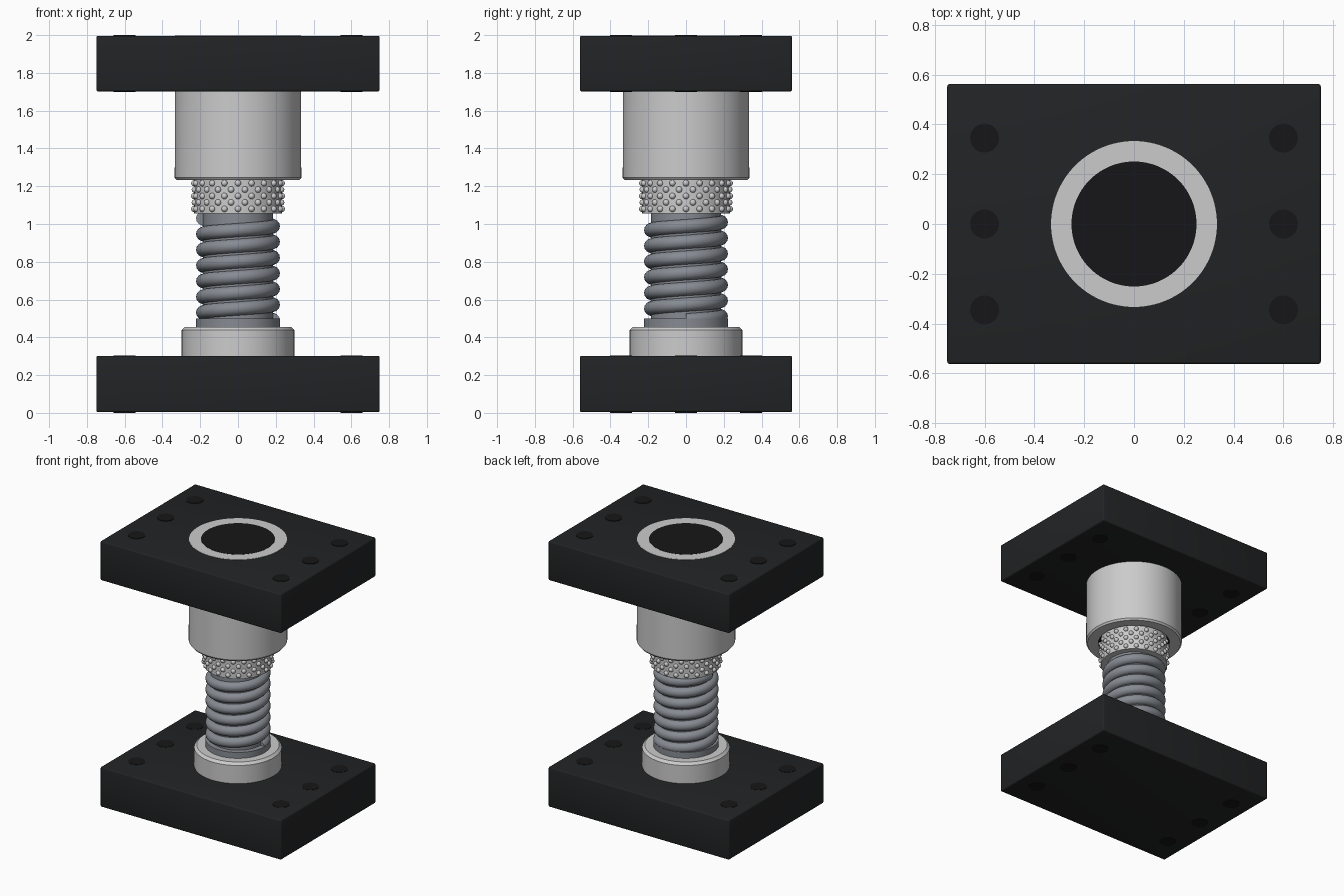
import bpy, bmesh
from math import sin, cos, pi, radians
from mathutils import Matrix

if "Cube" in bpy.data.objects:
    bpy.data.objects.remove(bpy.data.objects["Cube"])


def material(name, rgb):
    m = bpy.data.materials.new(name)
    m.diffuse_color = (*rgb, 1)
    m.use_nodes = True
    m.node_tree.nodes["Principled BSDF"].inputs["Base Color"].default_value = m.diffuse_color
    return m


BLACK = material("black_plate", (0.016, 0.017, 0.018))
HOLE = material("hole_black", (0.008, 0.008, 0.009))
STEEL = material("light_steel", (0.68, 0.68, 0.69))
SPRING = material("spring_steel", (0.24, 0.26, 0.29))


def finish(name, bm, mat, smooth=True):
    bmesh.ops.recalc_face_normals(bm, faces=bm.faces)
    me = bpy.data.meshes.new(name)
    bm.to_mesh(me)
    bm.free()
    ob = bpy.data.objects.new(name, me)
    bpy.context.collection.objects.link(ob)
    me.materials.append(mat)
    if smooth:
        bpy.ops.object.select_all(action='DESELECT')
        ob.select_set(True)
        bpy.context.view_layer.objects.active = ob
        bpy.ops.object.shade_smooth_by_angle(angle=radians(35))
    return ob


def lathe(name, profile, mat, n=96, closed=False):
    """Spin (radius, z) points round z; open profiles get flat end caps."""
    bm = bmesh.new()
    rings = [[bm.verts.new((r * cos(2 * pi * i / n), r * sin(2 * pi * i / n), z))
              for i in range(n)] for r, z in profile]
    pairs = list(zip(rings, rings[1:]))
    if closed:
        pairs.append((rings[-1], rings[0]))
    for a, b in pairs:
        for i in range(n):
            j = (i + 1) % n
            bm.faces.new((a[i], a[j], b[j], b[i]))
    if not closed:
        bm.faces.new(rings[0])
        bm.faces.new(rings[-1])
    return finish(name, bm, mat)


def plate(name, z0, z1):
    bm = bmesh.new()
    bmesh.ops.create_cube(bm, size=1, matrix=Matrix.Translation((0, 0, (z0 + z1) / 2))
                          @ Matrix.Diagonal((1.5, 1.124, z1 - z0, 1)))
    bmesh.ops.bevel(bm, geom=bm.edges[:], offset=0.01, segments=3, profile=0.5,
                    affect='EDGES')
    finish(name, bm, BLACK)


def bolt_holes(name, z0, z1):
    bm = bmesh.new()
    for x in (-0.6, 0.6):
        for y in (-0.345, 0, 0.345):
            bmesh.ops.create_cone(bm, cap_ends=True, segments=40, radius1=0.058,
                                  radius2=0.058, depth=z1 - z0,
                                  matrix=Matrix.Translation((x, y, (z0 + z1) / 2)))
    finish(name, bm, HOLE)


# Plates with dark bolt hole plugs
plate("bottom_plate", 0.004, 0.302)
plate("top_plate", 1.702, 1.996)
bolt_holes("bottom_bolt_holes", 0.0, 0.304)
bolt_holes("top_bolt_holes", 1.7, 2.0)

# Upper bushing with its dark bore
lathe("bushing", [(0.25, 1.998), (0.333, 1.998), (0.335, 1.245), (0.325, 1.232),
                  (0.25, 1.232)], STEEL, closed=True)
lathe("bushing_bore", [(0.251, 1.26), (0.251, 1.999)], HOLE)

# Lower collar and guide post
lathe("base_collar", [(0.298, 0.29), (0.298, 0.438), (0.28, 0.456), (0.2, 0.456)], STEEL)
lathe("guide_post", [(0.185, 0.3), (0.185, 1.3)], SPRING)
lathe("spring_seat", [(0.222, 0.45), (0.222, 0.5)], SPRING)

# Ball cage
lathe("ball_cage", [(0.232, 1.056), (0.232, 1.27)], STEEL)
bm = bmesh.new()
for row in range(5):
    for k in range(20):
        a = 2 * pi * (k + 0.5 * (row % 2)) / 20
        bmesh.ops.create_uvsphere(bm, u_segments=14, v_segments=10, radius=0.0165,
                                  matrix=Matrix.Translation((0.232 * cos(a), 0.232 * sin(a),
                                                             1.08 + 0.034 * row)))
finish("cage_balls", bm, STEEL)

# Helical spring
TURNS, STEPS, SIDES, WIRE = 6.5, 64, 14, 0.037
bm = bmesh.new()
rings = []
count = int(TURNS * STEPS)
for i in range(count + 1):
    t = i / count
    a = 2 * pi * TURNS * t
    zc = 0.49 + (1.03 - 0.49) * t
    rings.append([])
    for s in range(SIDES):
        p = 2 * pi * s / SIDES
        r = 0.185 + WIRE * cos(p)
        rings[-1].append(bm.verts.new((r * cos(a), r * sin(a), zc + WIRE * sin(p))))
for a, b in zip(rings, rings[1:]):
    for s in range(SIDES):
        j = (s + 1) % SIDES
        bm.faces.new((a[s], a[j], b[j], b[s]))
bm.faces.new(rings[0])
bm.faces.new(rings[-1])
finish("spring", bm, SPRING)
